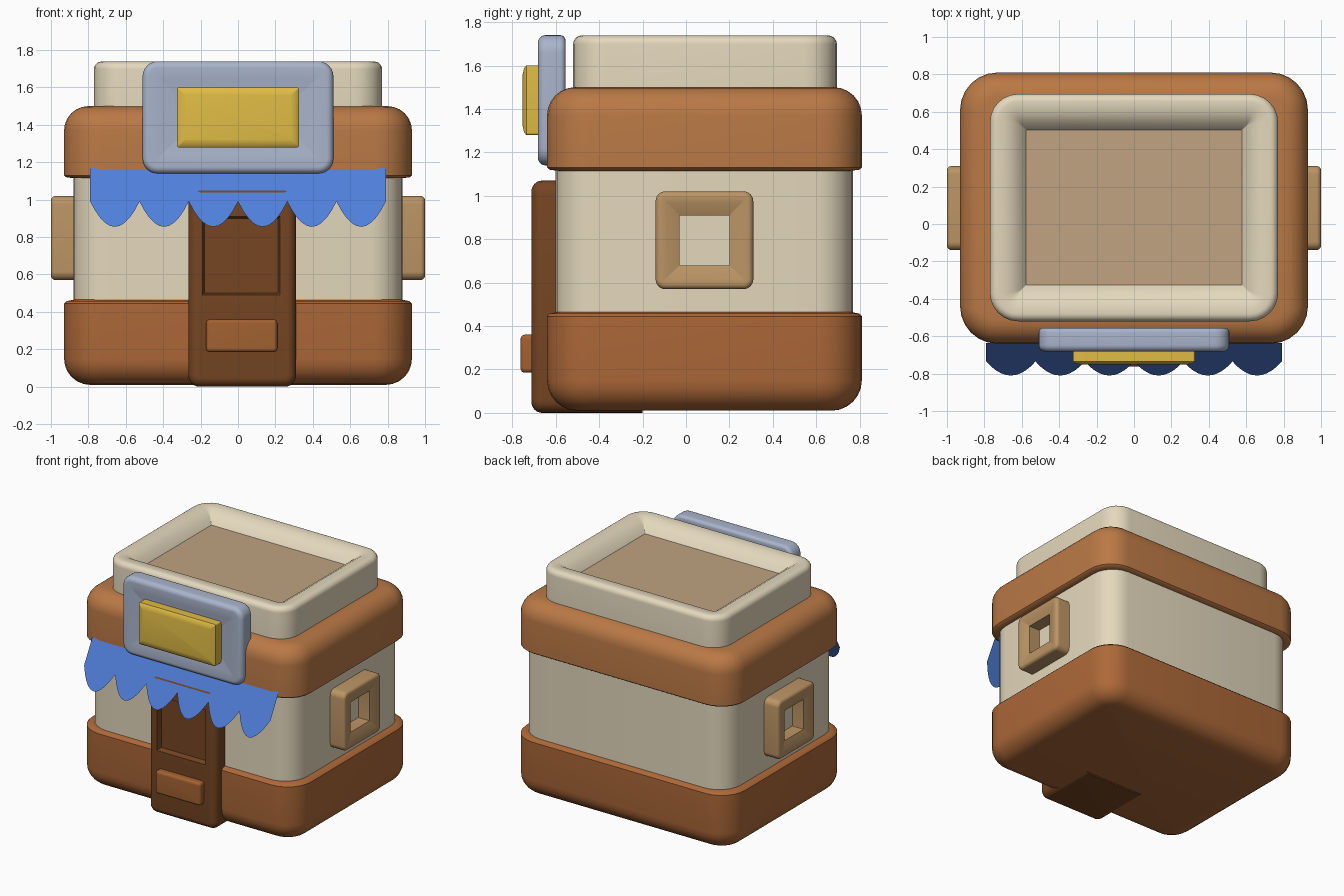
import bpy, bmesh, math

if "Cube" in bpy.data.objects:
    bpy.data.objects.remove(bpy.data.objects["Cube"])

# Colours
COL = dict(brick=(0.42, 0.14, 0.04), band=(0.49, 0.19, 0.06), cream=(0.78, 0.69, 0.51),
           tan=(0.50, 0.30, 0.13), floor=(0.53, 0.37, 0.22), door=(0.18, 0.06, 0.016),
           plate=(0.36, 0.12, 0.03), sign=(0.40, 0.46, 0.60), yellow=(0.74, 0.50, 0.06),
           blue=(0.08, 0.21, 0.70))
MATS = {}
for key, c in COL.items():
    MATS[key] = bpy.data.materials.new(key)
    MATS[key].diffuse_color = (*c, 1)

# Directions in which a part can be stacked: (u, v, outward) -> world
UP = lambda u, v, w: (u, v, w)
FRONT = lambda u, v, w: (u, -w, v)
RIGHT = lambda u, v, w: (w, u, v)
LEFT = lambda u, v, w: (-w, -u, v)


def finish(name, bm, colour):
    mesh = bpy.data.meshes.new(name)
    bm.to_mesh(mesh)
    bm.free()
    mesh.materials.append(MATS[colour])
    ob = bpy.data.objects.new(name, mesh)
    bpy.context.collection.objects.link(ob)
    bpy.context.view_layer.objects.active = ob
    ob.select_set(True)
    bpy.ops.object.shade_smooth_by_angle(angle=math.radians(35))
    ob.select_set(False)
    return ob


def rings(rect, r, steps):
    """Concentric rounded rectangles from (inset, height) steps."""
    a, b, c, d = rect
    return [(a + i, b - i, c + i, d - i, max(r - i, 0.004), h) for i, h in steps]


def arc(radius, height, top=True, n=6):
    """(inset, height) steps of a quarter-round edge."""
    out = []
    for k in range(n + 1):
        t = math.pi / 2 * k / n
        s, c = radius * (1 - math.cos(t)), radius * (1 - math.sin(t))
        out.append((s, height - c) if top else (s, height + c))
    return out if top else out[::-1]


def loft(name, sections, place, colour, cap=True, n=6):
    """Skin rounded-rectangle sections (u0, u1, v0, v1, radius, height)."""
    bm = bmesh.new()
    loops = []
    for u0, u1, v0, v1, r, h in sections:
        corners = ((u1 - r, v1 - r), (u0 + r, v1 - r), (u0 + r, v0 + r), (u1 - r, v0 + r))
        loop = []
        for q, (cu, cv) in enumerate(corners):
            for k in range(n + 1):
                t = math.pi / 2 * (q + k / n)
                loop.append(bm.verts.new(place(cu + r * math.cos(t), cv + r * math.sin(t), h)))
        loops.append(loop)
    for lo, hi in zip(loops, loops[1:]):
        for i in range(len(lo)):
            j = (i + 1) % len(lo)
            bm.faces.new((lo[i], lo[j], hi[j], hi[i]))
    bm.faces.new(loops[0][::-1])
    if cap:
        bm.faces.new(loops[-1])
    return finish(name, bm, colour)


# Building body: base, walls, upper band
BODY = (-0.93, 0.93, -0.64, 0.81)
loft("base", rings(BODY, 0.20, arc(0.14, 0.01, False) + [(0, 0.445), (0.012, 0.457), (0.05, 0.465)]),
     UP, "brick")
loft("walls", rings((-0.88, 0.88, -0.60, 0.77), 0.18, [(0, 0.40), (0, 1.18)]), UP, "cream")
loft("upper_band", rings(BODY, 0.20, [(0.05, 1.115), (0.012, 1.12), (0, 1.13)] + arc(0.13, 1.50)),
     UP, "band")

# Roof parapet with shallow recess
loft("roof_rim", rings((-0.77, 0.77, -0.52, 0.695), 0.15,
     [(0, 1.45)] + arc(0.04, 1.738) + [(0.10, 1.735), (0.16, 1.695), (0.193, 1.65), (0.193, 1.62)]),
     UP, "cream", cap=False)
loft("roof_floor", rings((-0.58, 0.58, -0.33, 0.51), 0.004, [(0, 1.60), (0, 1.65)]), UP, "floor")

# Side window frames
for name, place, mid in (("right_window_frame", RIGHT, 0.085), ("left_window_frame", LEFT, -0.085)):
    loft(name, rings((mid - 0.225, mid + 0.225, 0.57, 1.02), 0.045,
         [(0, 0.84)] + arc(0.025, 1.0) + [(0.05, 0.998), (0.11, 0.975), (0.11, 0.86)]),
         place, "tan", cap=False)

# Door with recessed panel and lower plate
door = rings((-0.265, 0.31, 0.0, 1.07), 0.06, [(0, 0.20)] + arc(0.05, 0.712))
door += [(-0.19, 0.225, 0.49, 0.91, 0.004, 0.712), (-0.18, 0.215, 0.50, 0.90, 0.004, 0.67)]
loft("door", door, FRONT, "door")
loft("door_plate", rings((-0.17, 0.21, 0.185, 0.36), 0.02, [(0, 0.68)] + arc(0.02, 0.762)),
     FRONT, "plate")

# Sign board and its panel
loft("sign_board", rings((-0.51, 0.51, 1.14, 1.74), 0.08,
     arc(0.025, 0.555, False) + arc(0.035, 0.682) + [(0.10, 0.678), (0.17, 0.665)]), FRONT, "sign")
loft("sign_panel", rings((-0.325, 0.325, 1.28, 1.60), 0.01,
     [(0, 0.65), (0, 0.735), (0.012, 0.746), (0.04, 0.752)]), FRONT, "yellow")

# Scalloped awning: thin sloping sheet
bm = bmesh.new()
SCALLOPS, SEG, HALF = 6, 10, 0.79
pairs = []
for i in range(SCALLOPS * SEG + 1):
    x = -HALF + 2 * HALF * i / (SCALLOPS * SEG)
    t = 2 * (i % SEG) / SEG - 1
    z = 0.99 - 0.135 * (1 - abs(t) ** 2.0)
    y = -0.635 - 0.175 * (1.17 - z) / 0.315
    pairs.append((bm.verts.new((x, -0.635, 1.17)), bm.verts.new((x, y, z))))
for (a, b), (c, d) in zip(pairs, pairs[1:]):
    bm.faces.new((a, b, d, c))
finish("awning", bm, "blue")

for m in bpy.data.materials:
    if m.users and not m.is_grease_pencil:
        m.use_nodes = True
        m.node_tree.nodes["Principled BSDF"].inputs["Base Color"].default_value = m.diffuse_color
